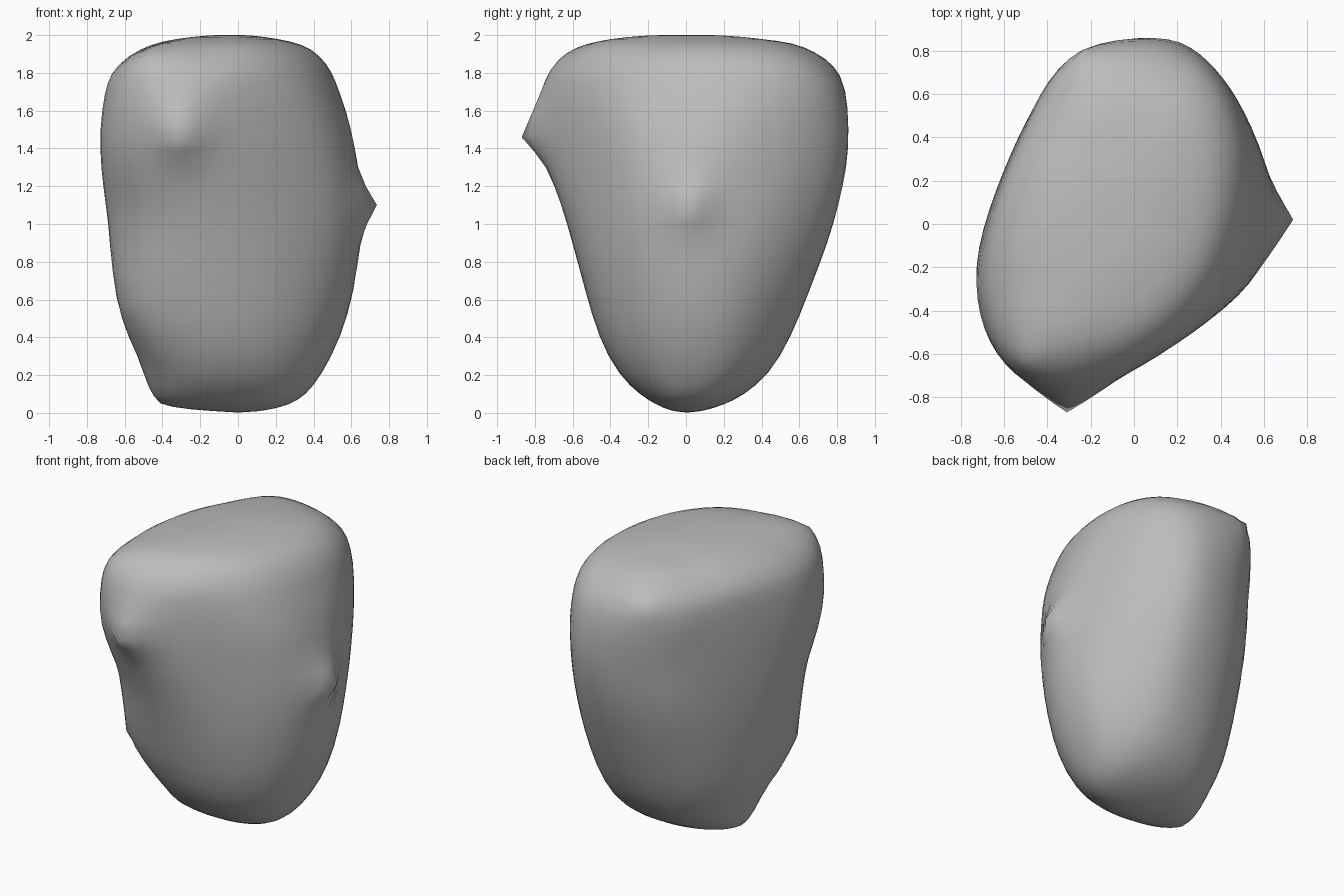
import bpy, bmesh
from math import sin, cos, pi, sqrt
from mathutils import Vector

cube = bpy.data.objects.get("Cube")
if cube:
    bpy.data.objects.remove(cube, do_unlink=True)

SIDES = 32
# Height, left-right limits, front-back limits, skew of each cross-section
SECTIONS = [
    (.01, -.14, .15, -.08, .1, .0), (.04, -.34, .28, -.15, .2, .0),
    (.09, -.43, .37, -.24, .31, .05), (.2, -.49, .46, -.36, .45, .1),
    (.4, -.59, .57, -.47, .57, .12), (.65, -.64, .65, -.54, .67, .15),
    (.9, -.69, .7, -.61, .77, .18), (1.1, -.72, .71, -.67, .83, .2),
    (1.3, -.745, .685, -.75, .875, .25), (1.5, -.75, .64, -.81, .885, .26),
    (1.7, -.72, .56, -.78, .85, .27), (1.8, -.685, .52, -.73, .79, .28),
    (1.89, -.59, .45, -.64, .69, .28), (1.95, -.47, .36, -.54, .58, .28),
    (1.98, -.34, .22, -.42, .42, .28), (2, -.15, .07, -.2, .2, .28),
]
# Worn flat sides: outward direction and distance from the centre
FLATS = [
    ((.54, -.84, 0), .57), ((.936, .35, 0), .68), ((.7, .7, 0), .8),
    ((-.92, .39, 0), .655), ((.68, .68, -.24), .475),
]
SOFTNESS = .08
# Raised corners: tip, reach and sharpness
CORNERS = [
    ((-.59, -.37, .58), .45, 1.3), ((-.5, -.63, 1.89), .35, 1.5),
    ((-.25, .79, 1.81), .45, 1.5), ((-.41, -.02, .05), .3, 1.4),
    ((-.31, -.87, 1.46), .28, 1.8), ((.735, .02, 1.1), .26, 1.8),
]


def squared(v):
    return abs(v) ** .92 * (1 if v > 0 else -1)


# Rock body: skewed rounded sections lofted from bottom to top
bm = bmesh.new()
rings = []
for z, x0, x1, y0, y1, skew in SECTIONS:
    ring = []
    for i in range(SIDES):
        t = 2 * pi * i / SIDES
        x = (x0 + x1) / 2 + (x1 - x0) / 2 * squared(cos(t))
        y = (y0 + y1) / 2 + (y1 - y0) / 2 * squared(sin(t + skew))
        ring.append(bm.verts.new((x, y, z)))
    rings.append(ring)
for low, high in zip(rings, rings[1:]):
    for i in range(SIDES):
        j = (i + 1) % SIDES
        bm.faces.new((low[i], low[j], high[j], high[i]))
for ring, z in ((rings[0], 0), (rings[-1], 2)):
    centre = sum((v.co for v in ring), Vector()) / SIDES
    hub = bm.verts.new((centre.x, centre.y, z))
    for i in range(SIDES):
        bm.faces.new((ring[i], ring[(i + 1) % SIDES], hub))
bmesh.ops.recalc_face_normals(bm, faces=bm.faces)
mesh = bpy.data.meshes.new("rock")
bm.to_mesh(mesh)
bm.free()
rock = bpy.data.objects.new("rock", mesh)
bpy.context.collection.objects.link(rock)
bpy.context.view_layer.objects.active = rock
rock.select_set(True)
smooth = rock.modifiers.new("smooth", "SUBSURF")
smooth.levels = smooth.render_levels = 1
bpy.ops.object.modifier_apply(modifier="smooth")
verts = rock.data.vertices

# Wear down the flat sides, with soft edges
for normal, distance in FLATS:
    normal = Vector(normal)
    for v in verts:
        excess = v.co.dot(normal) - distance
        v.co -= normal * .42 * (excess + sqrt(excess ** 2 + SOFTNESS ** 2))

# Raise the corners, fading out into the body
for tip, reach, sharpness in CORNERS:
    tip = Vector(tip)
    base = min(verts, key=lambda v: (v.co - tip).length).co.copy()
    for v in verts:
        near = 1 - (v.co - base).length / reach
        if near > 0:
            v.co += (tip - base) * near ** sharpness

# Plain grey stone
stone = bpy.data.materials.new("grey stone")
stone.use_nodes = True
grey = (.5, .5, .5, 1)
stone.diffuse_color = grey
stone.node_tree.nodes["Principled BSDF"].inputs["Base Color"].default_value = grey
rock.data.materials.append(stone)
rock.data.polygons.foreach_set("use_smooth", [True] * len(rock.data.polygons))
